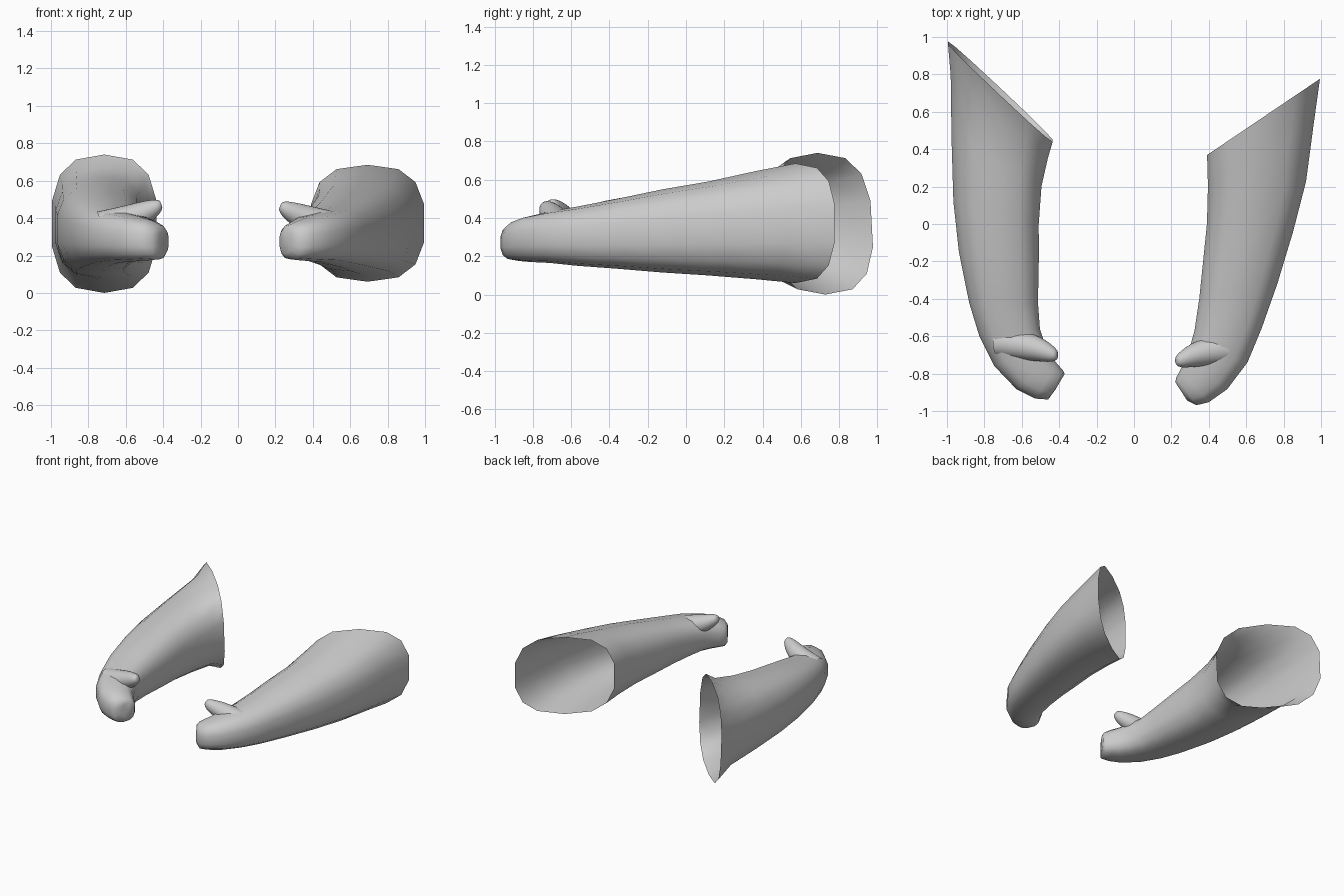
import bpy
import bmesh
from math import cos, sin, tau
from mathutils import Vector

if "Cube" in bpy.data.objects:
    bpy.data.objects.remove(bpy.data.objects["Cube"], do_unlink=True)

SIDES = 14

cloth = bpy.data.materials.new("plain grey")
cloth.use_nodes = True
cloth.diffuse_color = (0.6, 0.6, 0.6, 1)
cloth.node_tree.nodes["Principled BSDF"].inputs["Base Color"].default_value = cloth.diffuse_color


def rounded(value, power):
    """Superellipse coordinate that keeps the sign of the input."""
    return (1 if value >= 0 else -1) * abs(value) ** (2 / power)


def section(inner, outer, bottom, top, power, lean=0):
    """Upright rounded ring spanning two plan points and two heights."""
    inner, outer = Vector((*inner, 0)), Vector((*outer, 0))
    centre, half = (inner + outer) / 2, (outer - inner) / 2
    ring = []
    for i in range(SIDES):
        angle = tau * (i + 0.5) / SIDES
        across, up = rounded(cos(angle), power), rounded(sin(angle), power)
        point = centre + half * across
        point.y -= lean * up
        point.z = (bottom + top) / 2 + up * (top - bottom) / 2
        ring.append(point)
    return ring


def loft(name, rings, smooth_level=0):
    """Skin a row of rings, leave the first open and close the last."""
    bm = bmesh.new()
    loops = [[bm.verts.new(p) for p in ring] for ring in rings]
    for a, b in zip(loops, loops[1:]):
        for i in range(SIDES):
            j = (i + 1) % SIDES
            bm.faces.new((a[i], a[j], b[j], b[i]))
    end = bm.verts.new(sum(rings[-1], Vector()) / SIDES)
    for i in range(SIDES):
        bm.faces.new((loops[-1][i], loops[-1][(i + 1) % SIDES], end))
    bmesh.ops.recalc_face_normals(bm, faces=bm.faces)
    for face in bm.faces:
        face.smooth = True
    mesh = bpy.data.meshes.new(name)
    bm.to_mesh(mesh)
    bm.free()
    mesh.materials.append(cloth)
    obj = bpy.data.objects.new(name, mesh)
    bpy.context.collection.objects.link(obj)
    if smooth_level:
        subdivision = obj.modifiers.new("soften", "SUBSURF")
        subdivision.levels = subdivision.render_levels = smooth_level
    return obj


def sleeve(name, stations, lean):
    """Open sleeve that narrows into a curled mitten hand."""
    rings = []
    for i, (ix, iy, ox, oy, bottom, top) in enumerate(stations):
        power = 2.7 if i < len(stations) - 1 else 2.3
        rings.append(section((ix, iy), (ox, oy), bottom, top, power, lean if i == 0 else 0))
    loft(name, rings)


def thumb(name, mirror, shift):
    """Stubby tapering thumb that leans inward and upward."""
    path = [(0.54, -0.66, 0.35, 0.085), (0.40, -0.68, 0.385, 0.08),
            (0.31, -0.70, 0.42, 0.067), (0.25, -0.725, 0.45, 0.046),
            (0.225, -0.73, 0.465, 0.025)]
    rings = []
    for x, y, z, radius in path:
        ring = []
        for i in range(SIDES):
            angle = tau * i / SIDES
            offset = Vector((sin(angle) * 0.35, cos(angle), sin(angle) * 0.9)) * radius
            point = Vector((x, y, z)) + offset
            point.x *= mirror
            ring.append(point + Vector(shift))
        rings.append(ring)
    loft(name, rings, 1)


# Each station: inner x, inner y, outer x, outer y, bottom, top
left_stations = [
    (0.385, 0.365, 1, 0.78, 0.06, 0.685),
    (0.39, 0.2, 0.965, 0.53, 0.08, 0.645),
    (0.385, 0, 0.925, 0.23, 0.1, 0.59),
    (0.365, -0.2, 0.855, -0.04, 0.115, 0.55),
    (0.345, -0.4, 0.77, -0.32, 0.135, 0.5),
    (0.32, -0.57, 0.685, -0.56, 0.15, 0.46),
    (0.29, -0.68, 0.61, -0.74, 0.165, 0.435),
    (0.265, -0.74, 0.5, -0.885, 0.17, 0.41),
    (0.245, -0.78, 0.4, -0.955, 0.175, 0.385),
    (0.225, -0.82, 0.335, -0.97, 0.18, 0.365),
    (0.22, -0.845, 0.285, -0.945, 0.21, 0.34),
]
right_stations = [
    (-0.43, 0.44, -1, 0.975, 0, 0.74),
    (-0.455, 0.35, -0.985, 0.8, 0.07, 0.67),
    (-0.49, 0.2, -0.98, 0.45, 0.085, 0.62),
    (-0.505, 0, -0.97, 0.12, 0.105, 0.575),
    (-0.505, -0.2, -0.94, -0.15, 0.12, 0.535),
    (-0.51, -0.42, -0.885, -0.42, 0.14, 0.49),
    (-0.5, -0.56, -0.83, -0.6, 0.155, 0.45),
    (-0.47, -0.65, -0.75, -0.76, 0.165, 0.43),
    (-0.44, -0.71, -0.63, -0.885, 0.17, 0.41),
    (-0.41, -0.745, -0.53, -0.935, 0.175, 0.39),
    (-0.38, -0.78, -0.46, -0.94, 0.18, 0.365),
    (-0.37, -0.8, -0.42, -0.885, 0.21, 0.34),
]

# Arms and thumbs
sleeve("left_arm", left_stations, 0)
sleeve("right_arm", right_stations, 0.02)
thumb("left_thumb", 1, (0, 0, 0))
thumb("right_thumb", -1, (-0.185, 0.03, 0.01))
